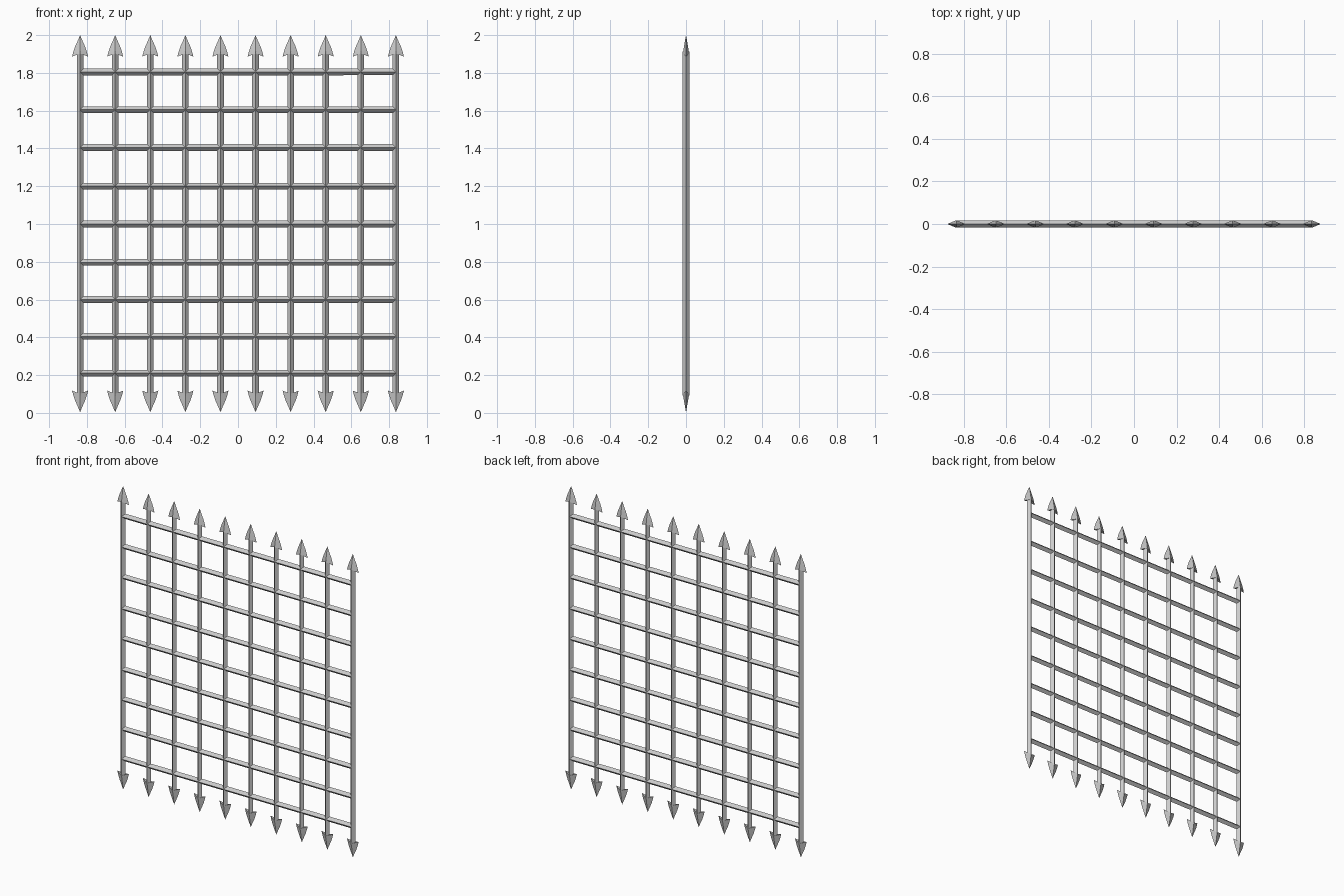
import bpy, bmesh
from math import pi
from mathutils import Matrix

if "Cube" in bpy.data.objects:
    bpy.data.objects.remove(bpy.data.objects["Cube"])

BAR_R = 0.0175                       # half diagonal of the diamond-section bars
XS = [-0.836 + i * 1.672 / 9 for i in range(10)]
ZS = [0.21, 0.405, 0.6, 0.797, 1.0, 1.2, 1.405, 1.605, 1.805]

# (half width, side height, half thickness, ridge height) below the tip
HEAD = [(0.014, 0.033, 0.006, 0.033),
        (0.027, 0.062, 0.011, 0.062),
        (0.036, 0.089, 0.015, 0.086),
        (0.0425, 0.114, 0.0175, 0.097)]


def finish(name, bm):
    bmesh.ops.recalc_face_normals(bm, faces=bm.faces)
    mesh = bpy.data.meshes.new(name)
    bm.to_mesh(mesh)
    bm.free()
    obj = bpy.data.objects.new(name, mesh)
    bpy.context.collection.objects.link(obj)
    return obj


def bar(name, length, location, along_x=False):
    bm = bmesh.new()
    bmesh.ops.create_cone(bm, cap_ends=True, segments=4, radius1=BAR_R,
                          radius2=BAR_R, depth=length)
    # put the diamond's corners on the axes
    v = min(bm.verts, key=lambda p: min(abs(p.co.x), abs(p.co.y)))
    if min(abs(v.co.x), abs(v.co.y)) > 0.001:
        bmesh.ops.rotate(bm, verts=bm.verts, matrix=Matrix.Rotation(pi / 4, 3, 'Z'))
    if along_x:
        bmesh.ops.rotate(bm, verts=bm.verts, matrix=Matrix.Rotation(pi / 2, 3, 'Y'))
    obj = finish(name, bm)
    obj.location = location


def spearhead(name, x, tip_z, up):
    # leaf-shaped point with a central ridge and swept-back barbs
    bm = bmesh.new()
    tip = bm.verts.new((x, 0, tip_z))
    rings = []
    for w, zw, t, zt in HEAD:
        pts = [(w, 0, zw), (0, t, zt), (-w, 0, zw), (0, -t, zt)]
        rings.append([bm.verts.new((x + a, b, tip_z - up * c)) for a, b, c in pts])
    for i in range(4):
        j = (i + 1) % 4
        bm.faces.new((tip, rings[0][i], rings[0][j]))
        for r, s in zip(rings, rings[1:]):
            bm.faces.new((r[i], s[i], s[j], r[j]))
    base = bm.verts.new((x, 0, tip_z - up * 0.097))
    for i in range(4):
        bm.faces.new((rings[-1][i], base, rings[-1][(i + 1) % 4]))
    finish(name, bm)


# upright bars with a spearhead at each end
for n, x in enumerate(XS, 1):
    bar(f"upright_bar_{n}", 1.82, (x, 0, 1.002))
    spearhead(f"top_spearhead_{n}", x, 2.0, 1)
    spearhead(f"bottom_spearhead_{n}", x, 0.004, -1)

# horizontal cross bars
for n, z in enumerate(ZS, 1):
    bar(f"cross_bar_{n}", 1.672, (0, 0, z), along_x=True)
